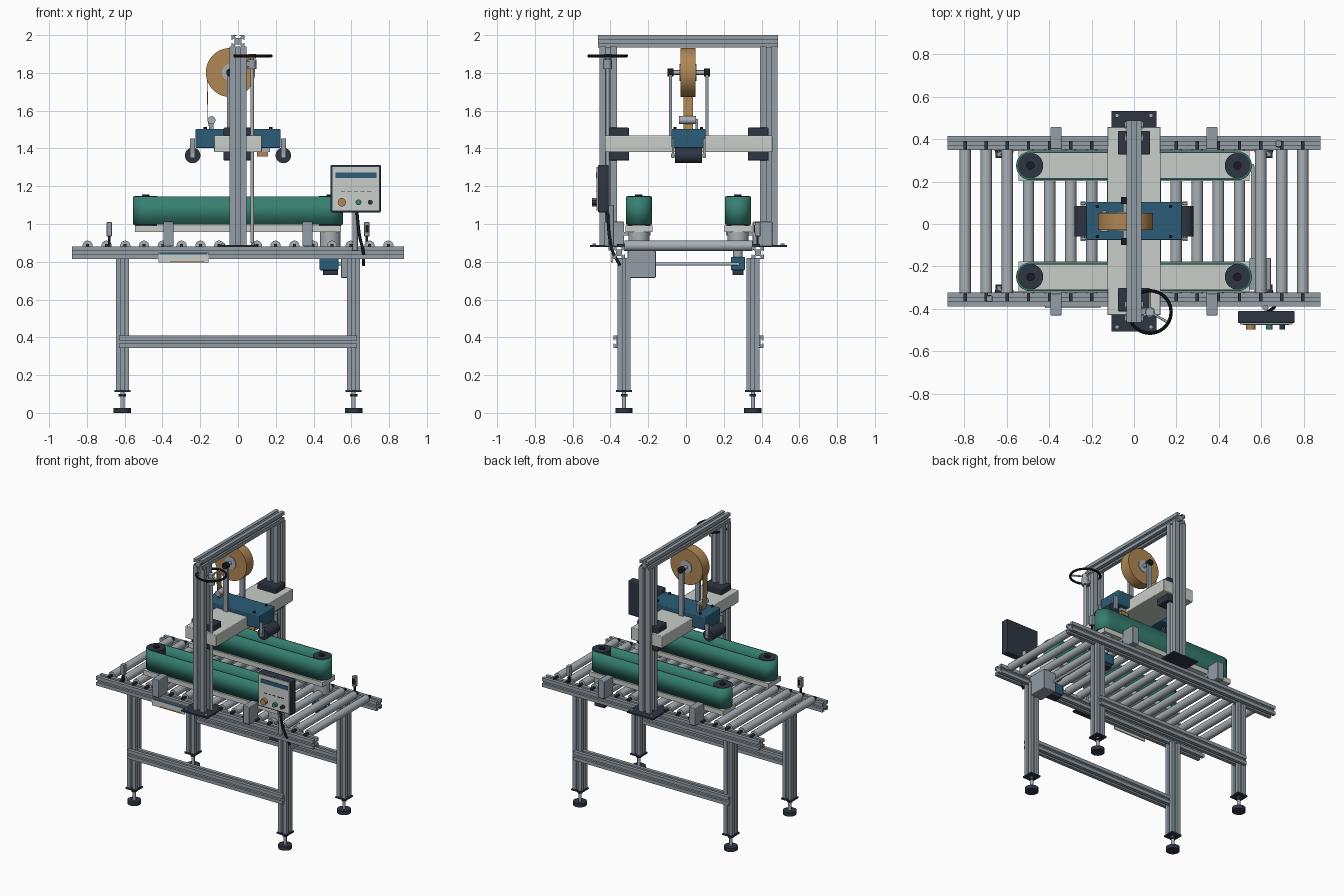
import bpy, bmesh
from math import sin, cos, pi, radians
from mathutils import Vector

old = bpy.data.objects.get("Cube")
if old:
    bpy.data.objects.remove(old, do_unlink=True)

MID = 0.013          # centre line between the two sides
SIDES = ((-1, "front"), (1, "back"))
made = []


def material(name, *srgb):
    rgba = [((c + 0.055) / 1.055) ** 2.4 for c in srgb] + [1]
    m = bpy.data.materials.new(name)
    m.use_nodes = True
    m.diffuse_color = rgba
    m.node_tree.nodes["Principled BSDF"].inputs["Base Color"].default_value = rgba
    return m


ALU = material("aluminium", 0.58, 0.62, 0.65)
STEEL = material("roller steel", 0.66, 0.69, 0.71)
LIGHT = material("light grey paint", 0.79, 0.81, 0.79)
GREEN = material("green belt", 0.21, 0.50, 0.44)
BLUE = material("blue paint", 0.17, 0.36, 0.47)
NAVY = material("dark slate", 0.18, 0.21, 0.26)
BLACK = material("black", 0.10, 0.11, 0.13)
TAN = material("tan tape", 0.69, 0.53, 0.33)


def finish(name, bm, mat):
    bmesh.ops.recalc_face_normals(bm, faces=bm.faces[:])
    me = bpy.data.meshes.new(name)
    bm.to_mesh(me)
    bm.free()
    me.materials.append(mat)
    ob = bpy.data.objects.new(name, me)
    bpy.context.collection.objects.link(ob)
    made.append(ob)
    return ob


def place(axis, a, b, t):
    return {"x": (t, a, b), "y": (a, t, b), "z": (a, b, t)}[axis]


def extrude(name, mat, axis, pts, t0, t1, caps=True):
    """Sweep a closed outline along one axis."""
    bm = bmesh.new()
    lo = [bm.verts.new(place(axis, a, b, t0)) for a, b in pts]
    hi = [bm.verts.new(place(axis, a, b, t1)) for a, b in pts]
    n = len(pts)
    for i in range(n):
        j = (i + 1) % n
        bm.faces.new((lo[i], lo[j], hi[j], hi[i]))
    if caps:
        bm.faces.new(lo)
        bm.faces.new(hi)
    return finish(name, bm, mat)


def box(name, mat, x, y, z, bevel=0):
    ob = extrude(name, mat, "z", [(x[0], y[0]), (x[1], y[0]), (x[1], y[1]), (x[0], y[1])], *z)
    if bevel:
        m = ob.modifiers.new("bevel", "BEVEL")
        m.width, m.segments = bevel, 2
    return ob


def span(c, half):
    return (c - half, c + half)


def cyl(name, mat, axis, a, b, r, t0, t1, n=24):
    pts = [(a + r * cos(2 * pi * i / n), b + r * sin(2 * pi * i / n)) for i in range(n)]
    return extrude(name, mat, axis, pts, t0, t1)


def slotted(name, axis, a, b, w, h, t0, t1):
    """Aluminium bar with a T-slot in each of its four sides."""
    slot = [(-1, -1), (-0.25, -1), (-0.25, -0.84), (-0.5, -0.84), (-0.3, -0.5),
            (0.3, -0.5), (0.5, -0.84), (0.25, -0.84), (0.25, -1)]
    pts = []
    for k in range(4):
        for u, v in slot:
            for _ in range(k):
                u, v = -v, u
            pts.append((a + u * w / 2, b + v * h / 2))
    return extrude(name, ALU, axis, pts, t0, t1)


def tube(name, mat, pts, r):
    cu = bpy.data.curves.new(name, "CURVE")
    cu.dimensions = "3D"
    cu.bevel_depth, cu.bevel_resolution = r, 2
    sp = cu.splines.new("BEZIER")
    sp.bezier_points.add(len(pts) - 1)
    for bp, p in zip(sp.bezier_points, pts):
        bp.co = p
        bp.handle_left_type = bp.handle_right_type = "AUTO"
    cu.materials.append(mat)
    ob = bpy.data.objects.new(name, cu)
    bpy.context.collection.objects.link(ob)


for s, side in SIDES:
    # Table frame: rails, braces, legs and feet
    rail_y, leg_y = MID + s * 0.368, MID + s * 0.341
    slotted(side + "_rail", "x", rail_y, 0.848, 0.066, 0.066, -0.88, 0.88)
    slotted(side + "_brace", "x", MID + s * 0.364, 0.376, 0.066, 0.066, -0.63, 0.63)
    for x, end in ((-0.612, "right"), (0.612, "left")):
        part = side + "_" + end
        slotted(part + "_leg", "z", x, leg_y, 0.07, 0.07, 0.12, 0.82)
        box(part + "_leg_plate", NAVY, span(x, 0.042), span(leg_y, 0.042), (0.11, 0.12))
        cyl(part + "_foot_rod", STEEL, "z", x, leg_y, 0.011, 0.025, 0.11, 12)
        cyl(part + "_foot_nut", NAVY, "z", x, leg_y, 0.02, 0.088, 0.1, 6)
        cyl(part + "_foot_pad", NAVY, "z", x, leg_y, 0.046, 0, 0.027)

    # Portal posts on bolted base plates
    post_y, plate_y = MID + s * 0.425, MID + s * 0.418
    slotted(side + "_post", "z", 0, post_y, 0.09, 0.092, 0.885, 1.94)
    box(side + "_base_plate", NAVY, span(0, 0.105), span(plate_y, 0.103), (0.877, 0.888))
    for dx in (-0.08, 0.08):
        for dy in (-0.08, 0.08):
            cyl(side + "_plate_bolt", STEEL, "z", dx, plate_y + dy, 0.011, 0.888, 0.897, 6)
    box(side + "_carriage", NAVY, span(0, 0.076), span(MID + s * 0.37, 0.055), (1.335, 1.51), 0.005)

    # Side belt drive: bed, belt loop, pulleys, gearbox and motor
    by = MID + s * 0.262
    box(side + "_belt_bed", LIGHT, span(0, 0.545), span(by, 0.072), (0.957, 0.992))
    loop = [(e * 0.488 + 0.068 * cos(t), by + 0.068 * sin(t)) for e, start in ((1, -90), (-1, 90))
            for t in (radians(start + 180 * i / 16) for i in range(17))]
    belt = extrude(side + "_belt", GREEN, "z", loop, 0.997, 1.145, caps=False)
    wall = belt.modifiers.new("thickness", "SOLIDIFY")
    wall.thickness = 0.009
    for x in (-0.488, 0.488):
        cyl(side + "_pulley", NAVY, "z", x, by, 0.06, 0.992, 1.147, 32)
        cyl(side + "_pulley_cap", BLACK, "z", x, by, 0.02, 1.147, 1.156, 12)
    cyl(side + "_gearbox", STEEL, "z", 0.488, by, 0.055, 0.88, 0.957)
    box(side + "_motor", BLUE, span(0.482, 0.05), span(by, 0.037), (0.755, 0.825), 0.006)
    cyl(side + "_motor_shaft", STEEL, "z", 0.488, by, 0.025, 0.82, 0.885)
    box(side + "_motor_cap", NAVY, span(0.49, 0.04), span(by, 0.03), (0.73, 0.756))

    # Brackets that carry the belt bed from the rail
    for x in (-0.368, 0.368):
        box(side + "_bed_bracket", ALU, span(x, 0.026), span(MID + s * 0.392, 0.052), (0.882, 1.012), 0.004)
        box(side + "_bed_arm", ALU, span(x, 0.026), span(MID + s * 0.28, 0.08), (0.938, 0.957))

    # Box sensor on a stem
    sx, sy = s * 0.682, MID + s * 0.366
    box(side + "_sensor", ALU, span(sx, 0.014), span(sy, 0.015), (0.935, 1.01), 0.003)
    box(side + "_sensor_lens", BLACK, span(sx, 0.008), span(sy - s * 0.016, 0.003), (0.955, 0.995))
    box(side + "_sensor_stem", BLACK, span(sx, 0.006), span(sy, 0.006), (0.88, 0.935))

# Roller bed with axle clips on the rails
for i in range(17):
    x = (i - 8) * 0.0995
    cyl("roller", STEEL, "y", x, 0.885, 0.027, MID - 0.338, MID + 0.338)
    for s, side in SIDES:
        box(side + "_axle_clip", NAVY, span(x, 0.008), span(MID + s * 0.357, 0.022), (0.878, 0.895))

# Top beam and head support arm
slotted("top_beam", "y", 0, 1.967, 0.07, 0.066, -0.465, 0.487)
box("support_arm", LIGHT, span(0, 0.126), (-0.43, 0.458), (1.38, 1.468), 0.004)

# Height screw with handwheel
WX, WY = 0.075, -0.415
cyl("height_screw", STEEL, "z", WX, WY, 0.01, 0.9, 1.89, 16)
cyl("screw_collar", ALU, "z", WX, WY, 0.024, 1.82, 1.872)
box("screw_mount", ALU, (0.03, 0.09), span(WY, 0.02), (1.835, 1.86))
bpy.ops.mesh.primitive_torus_add(location=(WX, WY, 1.89), major_radius=0.1, minor_radius=0.008,
                                 major_segments=40, minor_segments=10)
wheel = bpy.context.object
wheel.name = "handwheel_rim"
wheel.data.materials.append(BLACK)
made.append(wheel)
cyl("handwheel_hub", STEEL, "z", WX, WY, 0.02, 1.875, 1.9)
for k in range(3):
    t = radians(90 + 120 * k)
    tube("handwheel_spoke", STEEL, [(WX, WY, 1.888), (WX + 0.1 * cos(t), WY + 0.1 * sin(t), 1.888)], 0.006)

# Taping head with press rollers
HY = 0.014
box("taping_head", BLUE, span(0, 0.225), span(HY, 0.09), (1.402, 1.503), 0.006)
for x in (-0.24, 0.24):
    cyl("press_roller", NAVY, "y", x, 1.363, 0.041, HY - 0.072, HY + 0.072, 32)
    for y in (HY - 0.083, HY + 0.083):
        box("roller_bracket", ALU, span(x, 0.013), span(y, 0.006), (1.35, 1.452))
        cyl("roller_bolt", STEEL, "y", x, 1.363, 0.012, y - 0.01, y + 0.01, 6)
        cyl("head_bolt", BLACK, "z", x * 0.72, y * 0.85, 0.009, 1.503, 1.514, 6)
box("blade_guard", TAN, (0.1, 0.16), span(HY, 0.05), (1.358, 1.404))
box("blade", STEEL, (0.085, 0.17), span(HY, 0.055), (1.382, 1.404))

# Tape reel on its stand, with the tape led down to the head
RX, RZ = -0.04, 1.802
cyl("tape_reel", TAN, "y", RX, RZ, 0.13, HY - 0.043, HY + 0.037, 64)
cyl("reel_core", STEEL, "y", RX, RZ, 0.045, HY - 0.048, HY + 0.042, 32)
cyl("reel_axle", STEEL, "y", RX, RZ, 0.012, HY - 0.11, HY + 0.11, 16)
for s, side in SIDES:
    y = HY + s * 0.097
    box(side + "_reel_stand", ALU, span(RX, 0.018), span(y, 0.008), (1.44, 1.81))
    cyl(side + "_reel_knob", BLACK, "y", RX, RZ, 0.022, y - 0.016, y + 0.016)
cyl("guide_roller", STEEL, "y", -0.14, 1.55, 0.021, HY - 0.05, HY + 0.04)
box("guide_post", ALU, span(-0.14, 0.01), span(HY + 0.043, 0.006), (1.5, 1.555))
extrude("tape_strip", TAN, "y", [(-0.164, 1.76), (-0.161, 1.76), (-0.158, 1.55), (-0.148, 1.5),
                                 (-0.151, 1.5), (-0.162, 1.55)], HY - 0.028, HY + 0.024)

# Control panel: case, face, stripe, lettering lines and buttons
box("panel_case", NAVY, (0.49, 0.757), (-0.467, -0.41), (1.062, 1.312), 0.006)
box("panel_face", LIGHT, (0.5, 0.747), (-0.474, -0.466), (1.072, 1.302))
box("panel_stripe", BLUE, (0.515, 0.732), (-0.477, -0.473), (1.243, 1.273))
for i in range(5):
    box("panel_mark", NAVY, span(0.555 + i * 0.035, 0.011), (-0.476, -0.473), (1.171, 1.176))
for x, r, m in ((0.55, 0.022, TAN), (0.638, 0.015, GREEN), (0.7, 0.013, NAVY)):
    cyl("button", m, "y", x, 1.115, r, -0.498, -0.473)
cyl("panel_post", ALU, "z", 0.62, -0.395, 0.014, 0.86, 1.1, 16)
tube("panel_cable", BLACK, [(0.63, -0.415, 1.06), (0.645, -0.405, 0.93), (0.662, -0.39, 0.86),
                            (0.665, -0.35, 0.78)], 0.008)

# Junction box and conduit under the rollers
box("junction_box", ALU, (0.545, 0.645), (-0.31, -0.16), (0.715, 0.858), 0.004)
cyl("conduit", STEEL, "y", 0.56, 0.788, 0.009, -0.165, 0.275, 12)
cyl("conduit_end", STEEL, "x", 0.275, 0.788, 0.009, 0.52, 0.565, 12)

# Name plate on the front rail, left blank
box("name_plate", LIGHT, (-0.42, -0.157), (-0.395, -0.387), (0.795, 0.85))
box("name_plate_band", BLUE, (-0.415, -0.162), (-0.397, -0.394), (0.838, 0.847))
box("name_plate_line", TAN, (-0.36, -0.18), (-0.397, -0.394), (0.798, 0.803))

# Smooth the round parts, keep edges sharp
bpy.ops.object.select_all(action="DESELECT")
for ob in made:
    ob.select_set(True)
bpy.context.view_layer.objects.active = made[0]
bpy.ops.object.shade_smooth_by_angle(angle=radians(35))
